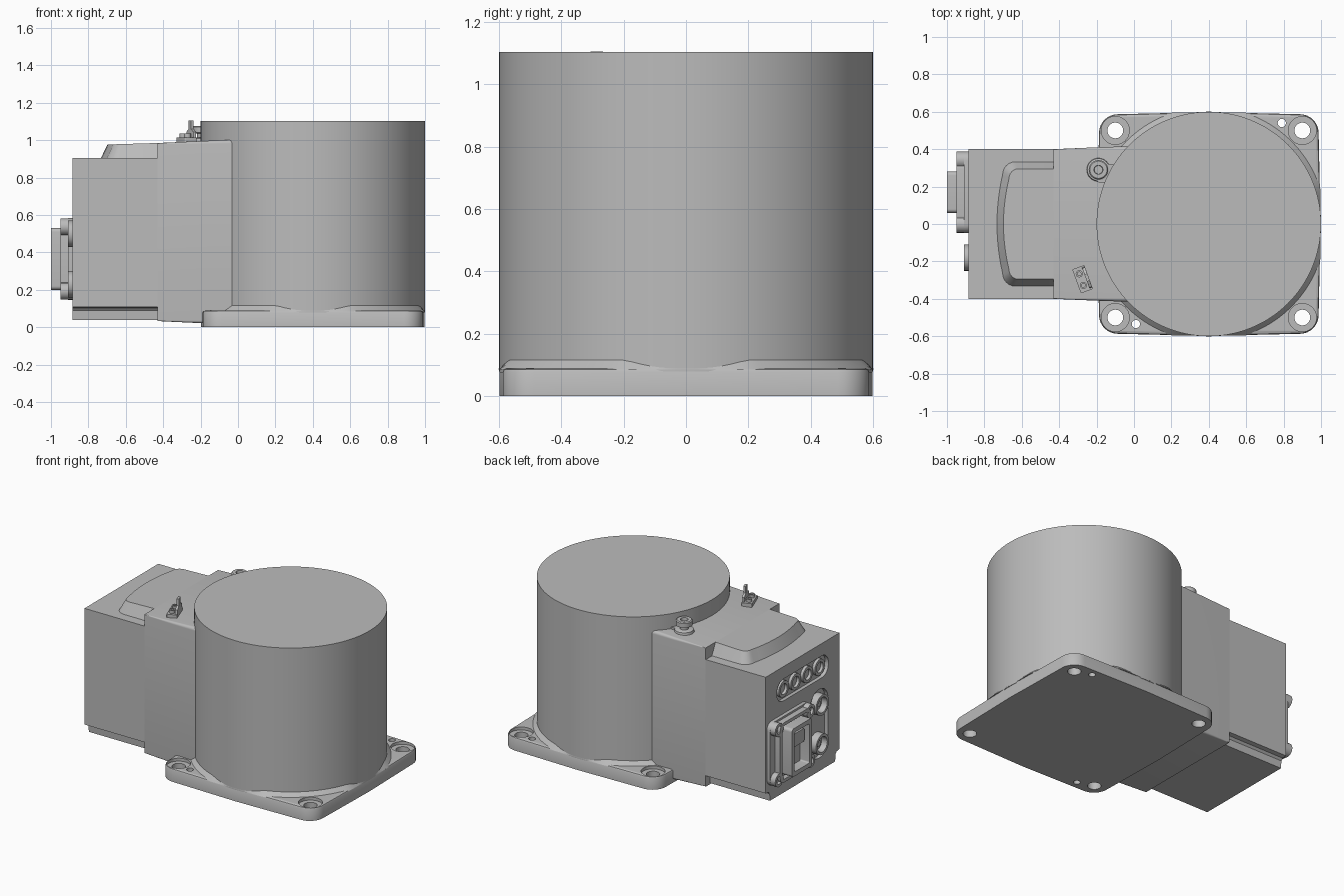
import bpy, bmesh
from math import sin, cos, pi, radians
from mathutils import Matrix

cube = bpy.data.objects.get("Cube")
if cube:
    bpy.data.objects.remove(cube)

grey = bpy.data.materials.new("machine grey")
grey.use_nodes = True
tone = (0.5, 0.5, 0.5, 1)
grey.diffuse_color = tone
grey.node_tree.nodes["Principled BSDF"].inputs["Base Color"].default_value = tone


def loft(name, rings):
    """Skin a list of matching closed rings and cap both ends."""
    bm = bmesh.new()
    loops = [[bm.verts.new(p) for p in ring] for ring in rings]
    n = len(loops[0])
    for a, b in zip(loops, loops[1:]):
        for i in range(n):
            j = (i + 1) % n
            bm.faces.new((a[i], a[j], b[j], b[i]))
    bm.faces.new(loops[0])
    bm.faces.new(loops[-1])
    bmesh.ops.recalc_face_normals(bm, faces=bm.faces)
    mesh = bpy.data.meshes.new(name)
    bm.to_mesh(mesh)
    bm.free()
    mesh.materials.append(grey)
    ob = bpy.data.objects.new(name, mesh)
    bpy.context.collection.objects.link(ob)
    return ob


def rrect(cu, cv, hu, hv, r, n=6):
    """Rounded rectangle outline."""
    pts = []
    for k, (su, sv) in enumerate(((1, 1), (-1, 1), (-1, -1), (1, -1))):
        for i in range(n + 1):
            a = pi / 2 * (k + i / n)
            pts.append((cu + su * (hu - r) + r * cos(a), cv + sv * (hv - r) + r * sin(a)))
    return pts


def at_z(pts, z):
    return [(u, v, z) for u, v in pts]


def at_x(pts, x):
    return [(x, u, v) for u, v in pts]


def lathe(name, centre, profile, axis="z", n=32):
    """Turned part from (radius, height) pairs, along +z or -x."""
    cx, cy, cz = centre
    rings = []
    for r, h in profile:
        circle = [(r * cos(2 * pi * i / n), r * sin(2 * pi * i / n)) for i in range(n)]
        if axis == "z":
            rings.append([(cx + u, cy + v, cz + h) for u, v in circle])
        else:
            rings.append([(cx - h, cy + u, cz + v) for u, v in circle])
    return loft(name, rings)


def cut(target, cutters):
    for c in cutters:
        c.hide_render = True
        mod = target.modifiers.new("cut", "BOOLEAN")
        mod.operation = "DIFFERENCE"
        mod.solver = "EXACT"
        mod.object = c
    bpy.context.view_layer.update()
    deps = bpy.context.evaluated_depsgraph_get()
    mesh = bpy.data.meshes.new_from_object(target.evaluated_get(deps))
    target.modifiers.clear()
    target.data = mesh
    for c in cutters:
        bpy.data.objects.remove(c)


CX, R = 0.4, 0.6

# Mounting plate: rounded square whose sides bow out slightly
def plate_outline(inset):
    pts = []
    for k in range(4):
        a0 = k * pi / 2
        pts.append((CX + (0.598 - inset) * cos(a0), (0.598 - inset) * sin(a0)))
        su, sv = ((1, 1), (-1, 1), (-1, -1), (1, -1))[k]
        for i in range(9):
            a = a0 + pi / 2 * i / 8
            pts.append((CX + su * 0.487 + (0.1 - inset) * cos(a),
                        sv * 0.487 + (0.1 - inset) * sin(a)))
    return pts

plate = loft("mounting_plate", [at_z(plate_outline(0), 0), at_z(plate_outline(0), 0.078),
                                at_z(plate_outline(0.004), 0.086), at_z(plate_outline(0.014), 0.09)])
holes = []
for sx in (-1, 1):
    for sy in (-1, 1):
        holes.append(lathe("bolt_cutter", (CX + 0.5 * sx, 0.5 * sy, 0),
                           [(0.042, -0.05), (0.042, 0.07), (0.075, 0.07), (0.075, 0.15)]))
for x, y in ((0.79, 0.54), (0.01, -0.535)):
    holes.append(lathe("pin_cutter", (x, y, 0), [(0.022, -0.05), (0.022, 0.15)], n=20))
cut(plate, holes)

# Main drum and the flare where it meets the plate
lathe("drum", (CX, 0, 0), [(R, 0.08), (R, 1.103)], n=128)
foot, rim = [], []
for i in range(128):
    a = 2 * pi * i / 128
    ro = max(R + 0.0005, min(0.63, 0.597 / max(abs(cos(a)), abs(sin(a)))))
    foot.append((CX + ro * cos(a), ro * sin(a), 0.085))
    rim.append((CX + R * cos(a), R * sin(a), 0.09 + (ro - R) * 0.85))
loft("drum_flare", [foot, rim])

# Neck between drum and connector housing
loft("neck", [at_x(rrect(0, (top + low) / 2, w, (top - low) / 2, r), x)
              for x, w, low, top, r in ((-0.43, 0.4, 0.033, 0.985, 0.004),
                                        (-0.2, 0.41, 0.022, 0.995, 0.015),
                                        (0.1, 0.42, 0.02, 1.01, 0.025))])

# Connector housing with rebated lower edges
half = [(0.4, 0.905), (0.4, 0.108), (0.37, 0.104), (0.357, 0.09), (0.353, 0.04)]
section = half + [(-y, z) for y, z in reversed(half)]
housing = loft("connector_housing", [at_x(section, -0.885), at_x(section, -0.42)])
FACE, FLOOR = -0.885, -0.86
cut(housing, [
    loft("port_row_cutter", [at_x(rrect(0, 0.745, 0.28, 0.075, 0.07), x) for x in (-0.95, FLOOR)]),
    loft("socket_cutter", [at_x(rrect(-0.18, 0.365, 0.095, 0.235, 0.09), x) for x in (-0.95, FLOOR)])])

# Raised cover with a curved, sloping nose
def cover_outline(nose, side, corner):
    edge = [(-0.42, side), (nose + corner + 0.03, side)]
    for i in range(1, 7):
        a = pi / 2 * i / 6
        edge.append((nose + 0.03 + corner * (1 - sin(a)), side - corner * (1 - cos(a))))
    for i in range(1, 5):
        t = 1 - i / 5
        edge.append((nose + 0.03 * t * t, (side - corner) * t))
    return edge + [(nose, 0)] + [(x, -y) for x, y in reversed(edge)]

cover_top = [(x, y, 0.985 + (x + 0.43) * 0.03) for x, y in cover_outline(-0.698, 0.295, 0.05)]
loft("raised_cover", [at_z(cover_outline(-0.735, 0.335, 0.07), 0.9), cover_top])

# Row of small ports and two round sockets
for i in range(4):
    lathe("small_port", (FLOOR, 0.195 - 0.13 * i, 0.745),
          [(0.055, -0.005), (0.055, 0.02), (0.036, 0.02), (0.033, 0.003)], "x", 24)
for z in (0.5, 0.23):
    lathe("round_socket", (FLOOR, -0.18, z),
          [(0.07, -0.005), (0.07, 0.05), (0.052, 0.05), (0.048, 0.01)], "x", 32)
    lathe("socket_core", (FLOOR, -0.18, z), [(0.02, 0), (0.02, 0.025)], "x", 16)

# Rectangular plug: flange, corner screws, hollow frame and hollow insert
cy, cz = 0.17, 0.365
loft("plug_flange", [at_x(rrect(cy, cz, 0.218, 0.218, 0.05), x) for x in (FACE + 0.01, -0.91)])
for sy in (-1, 1):
    for sz in (-1, 1):
        lathe("plug_screw", (-0.905, cy + 0.172 * sy, cz + 0.172 * sz),
              [(0.045, -0.01), (0.045, 0.043), (0.026, 0.043), (0.024, 0.025)], "x", 20)

def hollow(name, hy, hz, wall, front, back, r):
    outer = rrect(cy, cz, hy, hz, r)
    inner = rrect(cy, cz, hy - wall, hz - wall, r * 0.5)
    loft(name, [at_x(outer, FACE + 0.01), at_x(outer, front), at_x(inner, front), at_x(inner, back)])

hollow("plug_frame", 0.165, 0.205, 0.022, -0.95, -0.915, 0.04)
hollow("plug_insert", 0.11, 0.165, 0.03, -1.0, -0.93, 0.02)
loft("plug_contacts", [at_x(rrect(cy, cz + 0.06, 0.06, 0.045, 0.01), x) for x in (-0.925, -0.975)])

# Vent screw on its boss
lathe("vent_boss", (-0.19, 0.29, 0.98), [(0.065, 0), (0.06, 0.03), (0.05, 0.035)])
lathe("vent_screw", (-0.19, 0.29, 1.01),
      [(0.028, 0), (0.028, 0.025), (0.052, 0.03), (0.052, 0.06), (0.046, 0.066),
       (0.024, 0.066), (0.022, 0.045)])
loft("vent_boss_web", [at_z(rrect(-0.15, 0.27, 0.05, 0.05, 0.02), z) for z in (0.98, 1.012)])

# Small bracket with two screws and an upright tab
turn = Matrix.Translation((-0.275, -0.295, 0.985)) @ Matrix.Rotation(radians(20), 4, "Z")
bracket = [loft("bracket_base", [at_z(rrect(0, 0, 0.034, 0.068, 0.006), z) for z in (0, 0.03)]),
           loft("bracket_tab", [at_z(rrect(0.026, 0, 0.008, w, 0.003), z)
                                for z, w in ((0.02, 0.06), (0.06, 0.055), (0.075, 0.02), (0.12, 0.02))])]
for y in (-0.033, 0.033):
    bracket.append(lathe("bracket_screw", (-0.007, y, 0.028),
                         [(0.019, 0), (0.019, 0.022), (0.01, 0.022), (0.01, 0.012)], n=16))
for ob in bracket:
    ob.data.transform(turn)

# Smooth shading with crisp edges
bpy.ops.object.select_all(action="DESELECT")
for ob in bpy.context.collection.objects:
    if ob.type == "MESH":
        ob.select_set(True)
        bpy.context.view_layer.objects.active = ob
bpy.ops.object.shade_smooth_by_angle(angle=radians(30))
